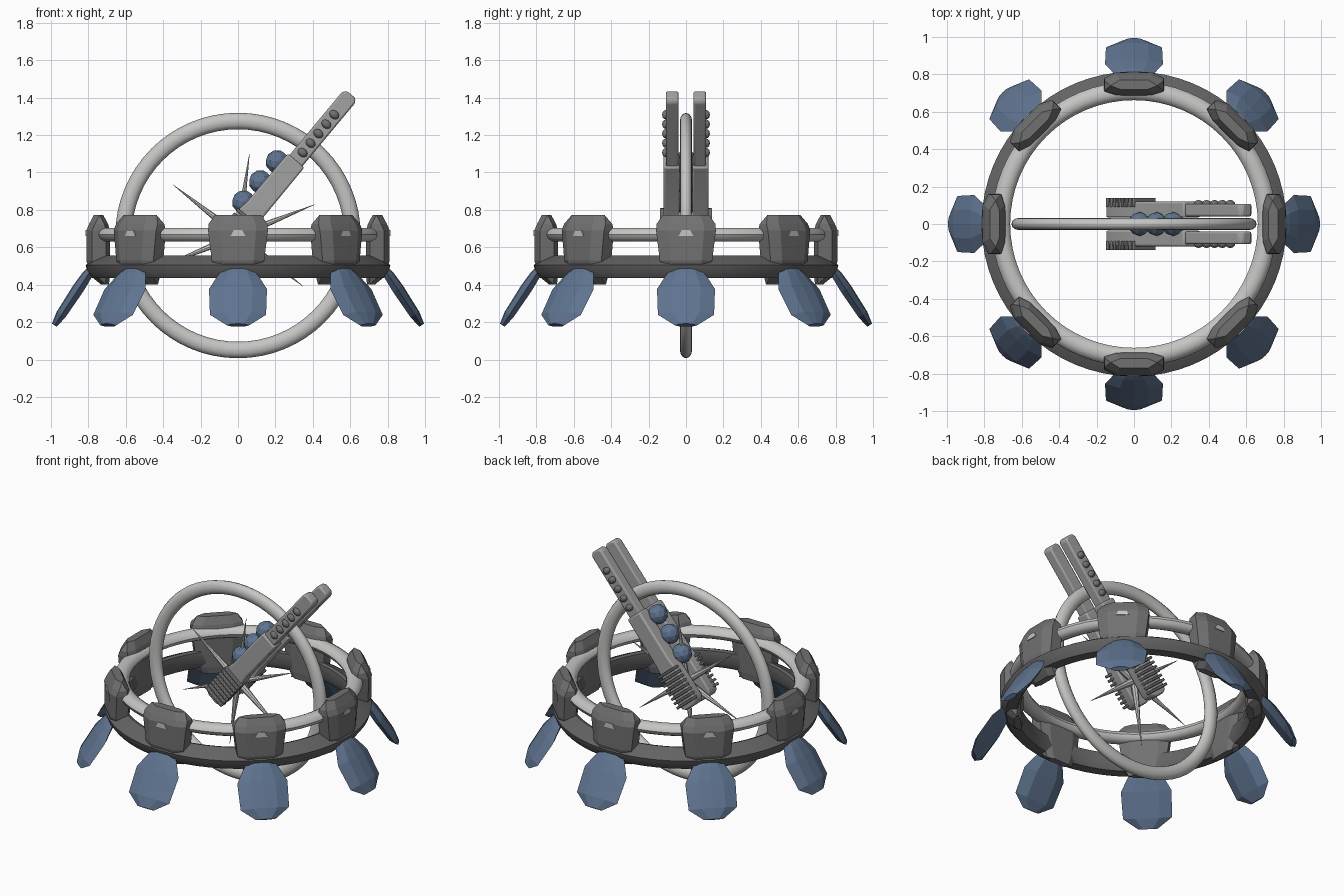
import bpy, bmesh, math
from mathutils import Vector, Matrix

if "Cube" in bpy.data.objects:
    bpy.data.objects.remove(bpy.data.objects["Cube"])

def mat(name, r, g, b):
    m = bpy.data.materials.new(name)
    m.diffuse_color = (r, g, b, 1)
    m.use_nodes = True
    m.node_tree.nodes["Principled BSDF"].inputs["Base Color"].default_value = m.diffuse_color
    return m

LIGHT = mat("light grey", .56, .56, .55)
STEEL = mat("steel grey", .36, .36, .36)
DARK = mat("dark grey", .165, .165, .165)
RIM = mat("rim grey", .125, .125, .125)
BLUE = mat("slate blue", .115, .175, .28)

def finish(name, bm, material, smooth=None, bevel=0):
    bmesh.ops.recalc_face_normals(bm, faces=bm.faces)
    me = bpy.data.meshes.new(name)
    bm.to_mesh(me)
    bm.free()
    ob = bpy.data.objects.new(name, me)
    bpy.context.collection.objects.link(ob)
    me.materials.append(material)
    if bevel:
        b = ob.modifiers.new("bevel", 'BEVEL')
        b.width, b.segments, b.limit_method = bevel, 2, 'ANGLE'
    if smooth:
        bpy.ops.object.select_all(action='DESELECT')
        ob.select_set(True)
        bpy.context.view_layer.objects.active = ob
        bpy.ops.object.shade_smooth_by_angle(angle=math.radians(smooth))
    return ob

def loft(bm, loops, closed=False):
    """Skin a series of equal-length closed loops, capped or joined end to end."""
    rows = [[bm.verts.new(p) for p in lp] for lp in loops]
    n = len(rows[0])
    pairs = list(zip(rows, rows[1:])) + ([(rows[-1], rows[0])] if closed else [])
    for a, b in pairs:
        for i in range(n):
            j = (i + 1) % n
            bm.faces.new((a[i], a[j], b[j], b[i]))
    if not closed:
        bm.faces.new(rows[0])
        bm.faces.new(rows[-1])

def ring(name, profile, material, mtx=Matrix(), steps=64):
    """Revolve an (r, z) profile about z."""
    bm = bmesh.new()
    loops = []
    for k in range(steps):
        a = 2 * math.pi * k / steps
        loops.append([mtx @ Vector((r * math.cos(a), r * math.sin(a), z)) for r, z in profile])
    loft(bm, loops, True)
    return finish(name, bm, material, 40)

def oval(r, z, a, b, n):
    return [(r + a * math.cos(2 * math.pi * i / n), z + b * math.sin(2 * math.pi * i / n)) for i in range(n)]

# Rings: upright hoop, pale upper band, dark lower rim
CZ = .663
ring("upright_hoop", oval(.612, 0, .044, .033, 12), LIGHT,
     Matrix.Translation((0, 0, CZ)) @ Matrix.Rotation(math.pi / 2, 4, 'X'))
ring("upper_band", oval(.712, .668, .05, .038, 10), LIGHT)
ring("lower_rim", [(.785, .525), (.815, .505), (.805, .47), (.78, .437),
                   (.715, .437), (.69, .48), (.70, .548), (.72, .555)], RIM)

# Eight armour panels with a pale inset plate, and eight faceted petals
PANEL = [  # z, half width, outer radius, inner radius
    (.40, .095, .735, .69), (.445, .115, .79, .685), (.53, .14, .815, .685),
    (.69, .16, .815, .685), (.725, .157, .80, .695), (.772, .125, .775, .72)]
PETAL = [  # distance along axis, half width, half thickness
    (0, .08, .022), (.05, .112, .03), (.13, .155, .034), (.295, .150, .03), (.362, .06, .016)]

for k in range(8):
    rot = Matrix.Rotation(k * math.pi / 4, 4, 'Z')

    def P(u, r, z):
        return rot @ Vector((u, -r, z))

    bm = bmesh.new()
    loft(bm, [[P(-w, ro - .035, z), P(-.6 * w, ro - .004, z), P(.6 * w, ro - .004, z), P(w, ro - .035, z),
               P(w, ri + .02, z), P(.6 * w, ri, z), P(-.6 * w, ri, z), P(-w, ri + .02, z)]
              for z, w, ro, ri in PANEL])
    finish("armour_panel_%d" % k, bm, DARK)

    bm = bmesh.new()
    trap = [(-.04, .66), (.04, .66), (.022, .692), (-.022, .692)]
    loft(bm, [[P(u, r, z) for u, z in trap] for r in (.808, .816)])
    finish("panel_inset_%d" % k, bm, LIGHT)

    bm = bmesh.new()
    loops = []
    for t, w, h in PETAL:
        r, z = .782 + .55 * t, .485 - .834 * t
        loops.append([P(u * w, r + .834 * o * h, z + .55 * o * h) for u, o in
                      ((-1, 0), (-.5, .85), (0, 1), (.5, .85), (1, 0), (.5, -.85), (-.5, -.85))])
    loft(bm, loops)
    finish("petal_%d" % k, bm, BLUE)

# Six thin spikes radiating inside the hoop
for k in range(6):
    bm = bmesh.new()
    bmesh.ops.create_cone(bm, segments=8, radius1=.024, radius2=.001, depth=.43, cap_ends=True,
                          matrix=Matrix.Translation((0, 0, CZ)) @
                          Matrix.Rotation(math.radians(8 + 60 * k), 4, 'Y') @
                          Matrix.Translation((0, 0, .225)))
    finish("spike_%d" % k, bm, LIGHT, 40)

# Tilted twin-bar lever: local s runs along the bar, v across it
D, N, B = Vector((.64, 0, .768)), Vector((-.768, 0, .64)), Vector((-.112, 0, .557))
def L(s, v, y):
    return B + D * s + N * v + Vector((0, y, 0))
AX = Matrix((D, (0, 1, 0), N)).transposed().to_4x4()
def frame(s, v, y):
    return Matrix.Translation(L(s, v, y)) @ AX

half = [(0, .035), (.012, .058), (.04, .072), (.27, .068), (.32, .06), (.66, .058)]
lower = half + [(s, -v) for s, v in reversed(half)]
tip = [(.62, .046), (1.1, .046), (1.12, .028)]
upper = tip + [(s, -v) for s, v in reversed(tip)]
for side, tag in ((-1, "front"), (1, "back")):
    for name, outline, y0, y1 in (("lever_base", lower, .034, .12), ("lever_arm", upper, .04, .108)):
        bm = bmesh.new()
        loft(bm, [[L(s, v, side * y) for s, v in outline] for y in (y0, y1)])
        finish("%s_%s" % (name, tag), bm, STEEL, 35, .01)
    # Grip ribs on the foot
    for i in range(8):
        bm = bmesh.new()
        bmesh.ops.create_cube(bm, size=1, matrix=frame(.04 + .031 * i, 0, side * .115) @
                              Matrix.Diagonal((.017, .05, .155, 1)))
        finish("grip_rib_%s_%d" % (tag, i), bm, DARK, 35, .004)
    # Studs on the arm
    for i in range(5):
        bm = bmesh.new()
        bmesh.ops.create_uvsphere(bm, u_segments=12, v_segments=8, radius=1,
                                  matrix=frame(.715 + .066 * i, 0, side * .108) @
                                  Matrix.Diagonal((.022, .02, .028, 1)))
        finish("stud_%s_%d" % (tag, i), bm, DARK, 60)

# Blue faceted beads held between the bars
for i in range(3):
    bm = bmesh.new()
    bmesh.ops.create_icosphere(bm, subdivisions=2, radius=.064, matrix=frame(.31 + .14 * i, .072, 0))
    finish("bead_%d" % i, bm, BLUE)
